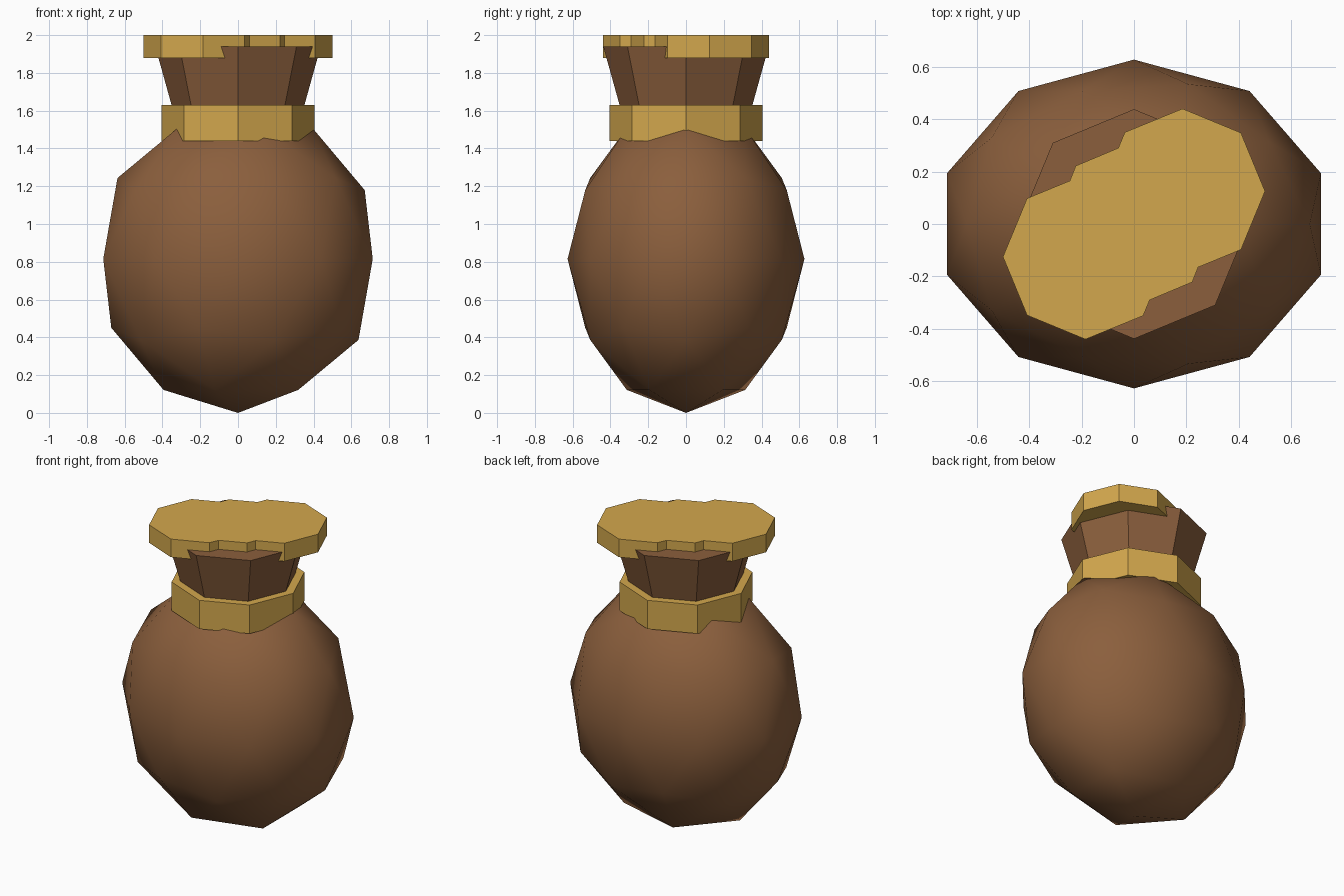
import bpy
import bmesh
from mathutils import Matrix, Vector

default = bpy.data.objects.get("Cube")
if default:
    bpy.data.objects.remove(default, do_unlink=True)


def make_material(name, color):
    mat = bpy.data.materials.new(name)
    mat.use_nodes = True
    mat.diffuse_color = color
    mat.node_tree.nodes["Principled BSDF"].inputs["Base Color"].default_value = color
    return mat


def make_object(name, bm, mat, smooth=False):
    bmesh.ops.recalc_face_normals(bm, faces=bm.faces[:])
    for face in bm.faces:
        face.smooth = smooth
    mesh = bpy.data.meshes.new(name)
    bm.to_mesh(mesh)
    bm.free()
    mesh.materials.append(mat)
    obj = bpy.data.objects.new(name, mesh)
    bpy.context.collection.objects.link(obj)
    return obj


def octagon_part(name, mat, r_bottom, r_top, z_bottom, z_top):
    """Eight-sided drum or cone with corners on the x and y axes."""
    bm = bmesh.new()
    bmesh.ops.create_cone(bm, cap_ends=True, segments=8,
                          radius1=r_bottom, radius2=r_top, depth=z_top - z_bottom,
                          matrix=Matrix.Translation((0, 0, (z_bottom + z_top) / 2)))
    # Put a corner exactly on the x axis
    corner = max(bm.verts, key=lambda v: v.co.x).co
    if abs(corner.y) > 0.01:
        bmesh.ops.rotate(bm, verts=bm.verts[:], matrix=Matrix.Rotation(0.3926991, 3, "Z"))
    return make_object(name, bm, mat)


brown = make_material("brown leather", (0.258, 0.114, 0.046, 1))
gold = make_material("gold", (0.65, 0.388, 0.074, 1))

# Pouch body: a coarse, smooth-shaded egg
bm = bmesh.new()
bmesh.ops.create_icosphere(bm, subdivisions=2, radius=1)
bmesh.ops.scale(bm, vec=Vector((0.75, 0.627, 0.815)), verts=bm.verts[:])
bmesh.ops.translate(bm, vec=Vector((0, 0, 0.815)), verts=bm.verts[:])
make_object("pouch_body", bm, brown, smooth=True)

# Flared neck and the band tied around it
octagon_part("pouch_neck", brown, 0.31, 0.438, 1.48, 1.94)
octagon_part("neck_band", gold, 0.405, 0.405, 1.44, 1.63)

# Lid: outline of three overlapping octagons in a diagonal row
half = [(0.5, 0.125), (0.408, 0.348), (0.185, 0.44), (-0.035, 0.35),
        (-0.06, 0.29), (-0.222, 0.222), (-0.245, 0.165), (-0.408, 0.098)]
outline = half + [(-x, -y) for x, y in half]
bm = bmesh.new()
base = bm.faces.new([bm.verts.new((x, y, 1.88)) for x, y in outline])
extruded = bmesh.ops.extrude_face_region(bm, geom=[base], use_keep_orig=True)
top_verts = [g for g in extruded["geom"] if isinstance(g, bmesh.types.BMVert)]
bmesh.ops.translate(bm, vec=Vector((0, 0, 0.12)), verts=top_verts)
make_object("coin_lid", bm, gold)
